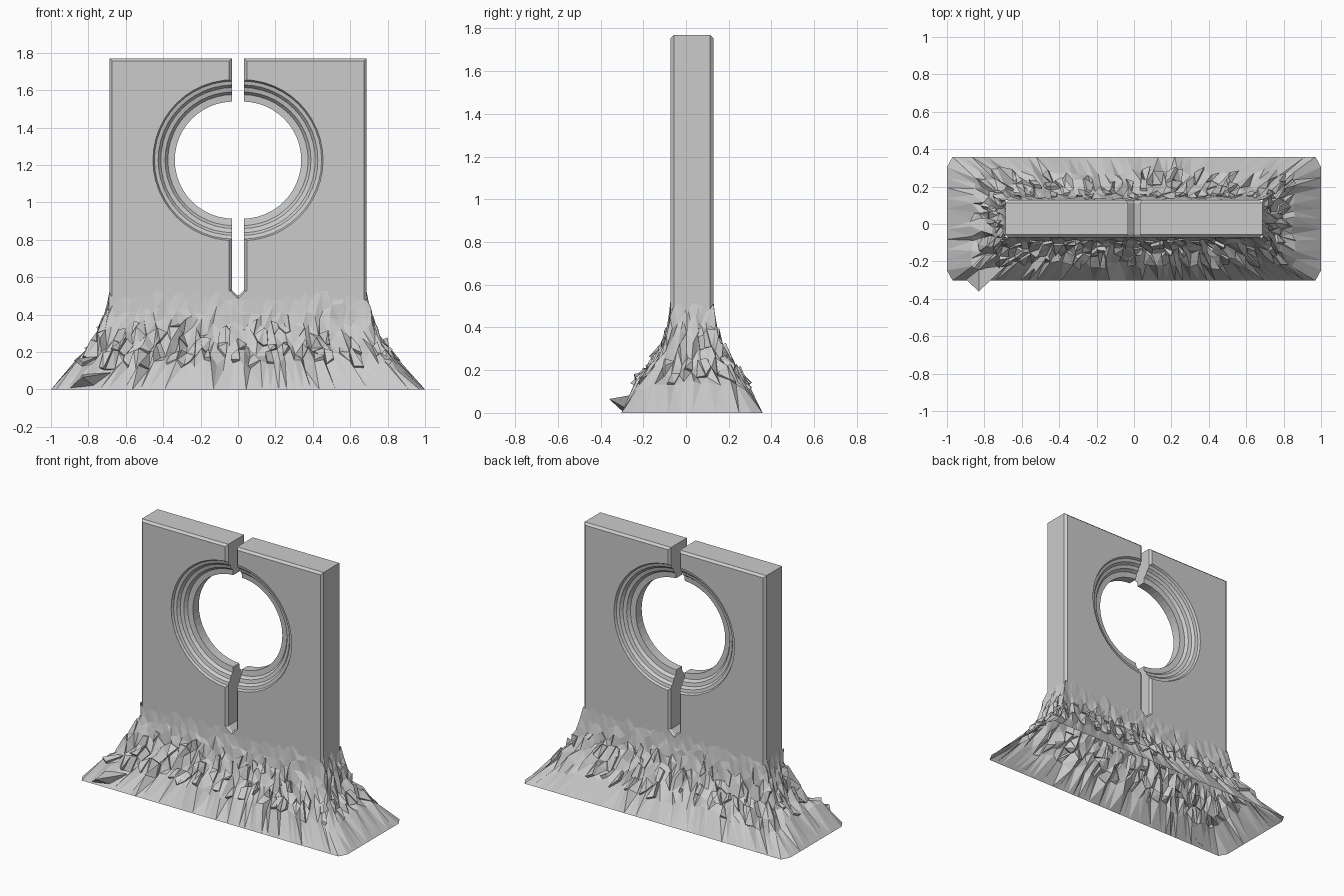
import bpy, bmesh, math, random
from mathutils import Vector

if "Cube" in bpy.data.objects:
    bpy.data.objects.remove(bpy.data.objects["Cube"])

random.seed(7)
CY = 0.028            # slab centre in y
SLOT, ZC = 0.033, 1.226   # half slot width, hole height

stone = bpy.data.materials.new("grey_stone")
stone.diffuse_color = (0.6, 0.6, 0.6, 1)
stone.use_nodes = True
stone.node_tree.nodes["Principled BSDF"].inputs["Base Color"].default_value = stone.diffuse_color


def make_object(name, bm):
    mesh = bpy.data.meshes.new(name)
    bm.to_mesh(mesh)
    bm.free()
    mesh.materials.append(stone)
    ob = bpy.data.objects.new(name, mesh)
    bpy.context.collection.objects.link(ob)
    return ob


# Split slab: right half as a stack of outlines through the thickness, mirrored
def outline(bm, y, inset, r):
    s, w, top = SLOT + inset, 0.687 - inset, 1.77 - inset
    pts = [(0, 0.43), (w, 0.43), (w, top), (s, top)]
    for i in range(25):
        a = math.pi / 2 - math.pi * i / 24
        pts.append((max(s, SLOT - 0.008 + r * math.cos(a)), ZC + r * math.sin(a)))
    pts += [(s, 0.53), (0, 0.50 - inset)]
    return [bm.verts.new((x, CY + y, z)) for x, z in pts]


steps = [(0.100, 0.014, 0.430), (0.085, 0, 0.422), (0.080, 0, 0.402),
         (0.062, 0, 0.388), (0.056, 0, 0.365), (0.036, 0, 0.350),
         (0.032, 0, 0.313)]
layers = [(-y, i, r) for y, i, r in steps] + steps[::-1]

bm = bmesh.new()
loops = [outline(bm, *l) for l in layers]
n = len(loops[0])
for a, b in zip(loops, loops[1:]):
    for k in range(1, n - 1):          # open underneath and at the mirror plane
        bm.faces.new((a[k], a[k + 1], b[k + 1], b[k]))
bm.faces.new(loops[0])
bm.faces.new(loops[-1][::-1])
bmesh.ops.recalc_face_normals(bm, faces=bm.faces)
slab = make_object("split_slab", bm)
mir = slab.modifiers.new("Mirror", 'MIRROR')
mir.use_axis[0] = True

# Broken flared base: rings around a rectangle, shrinking upward, with jitter
# height, half x, half y, jitter
rings = [(0.00, 1.000, 0.331, 0.0), (0.13, 0.855, 0.245, 0.022),
         (0.19, 0.800, 0.190, 0.024), (0.25, 0.765, 0.155, 0.020),
         (0.31, 0.735, 0.128, 0.014), (0.37, 0.715, 0.114, 0.008),
         (0.43, 0.700, 0.106, 0.004), (0.50, 0.688, 0.1005, 0.0005)]
NX, NY = 46, 12
per = [(-1 + 2 * i / NX, -1) for i in range(NX)]
per += [(1, -1 + 2 * i / NY) for i in range(NY)]
per += [(1 - 2 * i / NX, 1) for i in range(NX)]
per += [(-1, 1 - 2 * i / NY) for i in range(NY)]

bm = bmesh.new()
grid = []
for z, hx, hy, amp in rings:
    row = []
    for u, v in per:
        out = random.uniform(-0.9, 1) * amp
        dz = random.uniform(-0.03, 0.03) if z > 0 else 0
        du = random.uniform(-0.012, 0.012) if amp > 0.001 else 0
        cut = 0.97 if (z == 0 and abs(u) == 1 and abs(v) == 1) else 1
        x = u * (hx * cut + out) + (du if abs(v) == 1 else 0)
        y = CY + v * (hy + out) + (du if abs(u) == 1 else 0)
        row.append(bm.verts.new((x, y, z + dz)))
    grid.append(row)

chunks = []
m = len(per)
for j in range(len(grid) - 1):
    for i in range(m):
        k = (i + 1) % m
        f = bm.faces.new((grid[j][i], grid[j][k], grid[j + 1][k], grid[j + 1][i]))
        if 1 <= j <= 4 and random.random() < 0.25:
            chunks.append(f)

# Stone chunks pushed out of the base
ext = bmesh.ops.extrude_discrete_faces(bm, faces=chunks)["faces"]
for f in ext:
    f.normal_update()
    nrm = f.normal.copy()
    low = f.calc_center_median().z < 0.28
    for v in f.verts:
        v.co += nrm * random.uniform(0.004, 0.03 if low else 0.012)
bmesh.ops.triangulate(bm, faces=bm.faces)
make_object("rubble_base", bm)

# Loose shard sticking out at the front left
bm = bmesh.new()
for p in [(-0.83, -0.36, 0.065), (-0.90, -0.295, 0.005),
          (-0.77, -0.28, 0.02), (-0.68, -0.22, 0.09), (-0.83, -0.24, 0.08)]:
    bm.verts.new(p)
bmesh.ops.convex_hull(bm, input=bm.verts)
bmesh.ops.recalc_face_normals(bm, faces=bm.faces)
make_object("loose_shard", bm)
